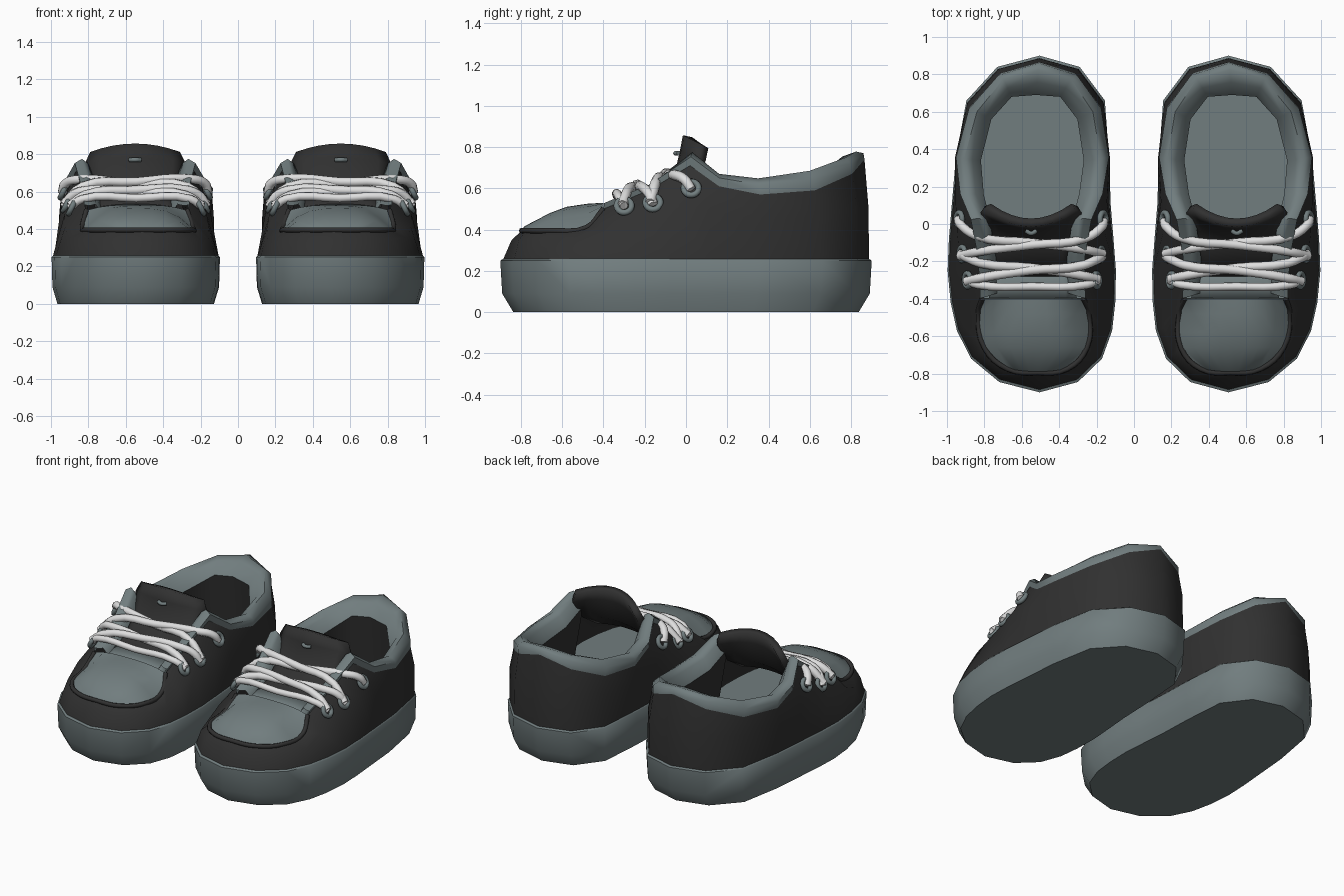
import bpy, math
from mathutils import Vector

if "Cube" in bpy.data.objects:
    bpy.data.objects.remove(bpy.data.objects["Cube"])


def material(name, rgb):
    m = bpy.data.materials.new(name)
    m.diffuse_color = (*rgb, 1)
    m.use_nodes = True
    m.node_tree.nodes["Principled BSDF"].inputs["Base Color"].default_value = m.diffuse_color
    return m


GREY = material("slate_grey", (0.165, 0.205, 0.21))
DARK = material("charcoal", (0.03, 0.03, 0.03))
LACE = material("lace_white", (0.74, 0.74, 0.74))


def place(p):
    # local shoe coordinates -> right shoe, toe and heel bent slightly inward
    x, y, z = p
    return (x + 0.55 - 0.045 * (y / 0.9) ** 2, y, z)


def finish(ob, mat, angle=50, thick=0):
    ob.data.materials.clear()
    ob.data.materials.append(mat)
    bpy.ops.object.select_all(action='DESELECT')
    ob.select_set(True)
    bpy.context.view_layer.objects.active = ob
    bpy.ops.object.shade_smooth_by_angle(angle=math.radians(angle))
    if thick:
        s = ob.modifiers.new("thickness", 'SOLIDIFY')
        s.thickness = thick
    m = ob.modifiers.new("other_shoe", 'MIRROR')   # mirror about world x = 0
    m.use_mirror_merge = False
    return ob


def loft(name, rings, mat, closed=False, caps=(), angle=50, thick=0):
    n = len(rings[0])
    verts = [place(p) for r in rings for p in r]
    faces = []
    for k in range(len(rings) - 1):
        for i in range(n if closed else n - 1):
            j = (i + 1) % n
            faces.append((k*n + i, (k+1)*n + i, (k+1)*n + j, k*n + j))
    if 0 in caps:
        faces.append(tuple(range(n)))
    if 1 in caps:
        faces.append(tuple(reversed(range((len(rings)-1)*n, len(rings)*n))))
    me = bpy.data.meshes.new(name)
    me.from_pydata(verts, [], faces)
    ob = bpy.data.objects.new(name, me)
    bpy.context.collection.objects.link(ob)
    return finish(ob, mat, angle, thick)


def cord(name, pts, radius, mat, cyclic=False):
    cu = bpy.data.curves.new(name, 'CURVE')
    cu.dimensions = '3D'
    cu.bevel_depth, cu.bevel_resolution, cu.resolution_u = radius, 2, 4
    cu.use_fill_caps = True
    sp = cu.splines.new('BEZIER')
    sp.bezier_points.add(len(pts) - 1)
    for b, p in zip(sp.bezier_points, pts):
        b.co = place(p)
        b.handle_left_type = b.handle_right_type = 'AUTO'
    sp.use_cyclic_u = cyclic
    ob = bpy.data.objects.new(name, cu)
    bpy.context.collection.objects.link(ob)
    bpy.ops.object.select_all(action='DESELECT')
    ob.select_set(True)
    bpy.context.view_layer.objects.active = ob
    bpy.ops.object.convert(target='MESH')
    return finish(bpy.context.view_layer.objects.active, mat, 60)


def flip(pts):
    return [(-p[0], *p[1:]) for p in pts]


def full(half):      # closed ring: heel, outer side, toe, inner side
    return half + flip(half[-2:0:-1])


def arc(half):       # open strip running around the heel
    return flip(half[:0:-1]) + half


def level(half, s, z):
    return full([(x * s, y * s, z) for x, y in half])


# half outlines, heel to toe
base = [(0, .9), (.22, .84), (.37, .66), (.41, .35), (.425, .1), (.44, -.08),
        (.45, -.25), (.44, -.42), (.415, -.57), (.35, -.72), (.21, -.845), (0, -.9)]
mid = [(0, .885, .5), (.21, .83, .5), (.365, .645, .47), (.415, .35, .45),
       (.405, .12, .49), (.395, -.05, .53), (.38, -.23, .48), (.385, -.42, .41),
       (.375, -.55, .35), (.315, -.7, .35), (.19, -.81, .35), (0, -.845, .35)]
edge = [(0, .865, .74), (.2, .805, .67), (.35, .625, .59), (.405, .36, .57),
        (.375, .16, .61), (.315, .02, .71), (.28, -.18, .59), (.27, -.4, .5),
        (.295, -.48, .41), (.275, -.66, .395), (.16, -.775, .395), (0, -.795, .395)]

# sole
loft("sole", [level(base, .93, 0), level(base, .99, .09), level(base, 1, .25),
              level(base, .98, .26)], GREY, True, (0, 1))

# dark upper
loft("upper", [level(base, .985, .255), full(mid), full(edge)], DARK, True)

# padded collar, continuing as trim along the lace opening
top = [(0, .825, .778), (.18, .775, .75), (.31, .6, .685), (.365, .35, .648),
       (.34, .16, .67), (.285, .03, .775), (.245, -.18, .61), (.25, -.39, .525)]
inner = [(0, .69, .68), (.13, .68, .66), (.23, .56, .58), (.275, .34, .55),
         (.255, .16, .58), (.22, .02, .68), (.19, -.18, .55), (.19, -.37, .49)]
rim = edge[:8]
lip = [tuple(a*.65 + b*.35 + d for a, b, d in zip(e, t, (.018, 0, .02)))
       for e, t in zip(rim, top)]
lip[0] = (0, .86, .77)
roll = [tuple((a + b) / 2 + d for a, b, d in zip(t, i, (0, 0, .025)))
        for t, i in zip(top, inner)]
loft("collar", [arc(r) for r in (rim, lip, top, roll, inner)], GREY, angle=60)

# lining and insole
floor = [(0, .73, .29), (.16, .71, .29), (.27, .59, .29), (.32, .34, .29),
         (.31, .14, .29), (.3, 0, .29)]
loft("lining", [arc(inner[:6]), arc(floor)], DARK)
loft("insole", [level(base, .9, .255), level(base, .88, .3)], GREY, True, (1,))

# domed toe cap with a dark welt
ts = [i / 4 - 1 for i in range(9)]
rows = [(.27, -.4, .5, .53, 0), (.295, -.48, .41, .525, 0), (.29, -.58, .4, .51, 0),
        (.275, -.66, .395, .48, 0), (.16, -.775, .395, .415, .01), (.02, -.795, .395, .395, 0)]
loft("toe_cap", [[(w*t, y - b*(1 - t*t), ze + (zc - ze) * (1 - abs(t) ** 3)) for t in ts]
                 for w, y, ze, zc, b in rows], GREY)
loft("toe_cap_back", [[(.27*t, -.395, .46) for t in ts],
                      [(.27*t, -.4, .5 + .03 * (1 - abs(t) ** 3)) for t in ts]], GREY)
cord("toe_welt", edge[7:] + flip(edge[-2:6:-1]), .014, DARK)

# tongue: grey foot, dark flap
flap = [(-.43, .48, .24, 0, .02), (-.28, .535, .22, 0, .02), (-.14, .58, .22, 0, .03),
        (-.06, .65, .25, .03, .03), (-.03, .78, .27, .09, .03), (-.015, .857, .24, .09, .045)]
sheet = [[(-w*t, y + b*t*t, z - d*t*t) for t in ts] for y, z, w, b, d in flap]
loft("tongue_foot", sheet[:2], GREY, thick=.03)
loft("tongue", sheet[1:], DARK, thick=.045)
cord("tongue_loop", [(-.03, -.035, .77), (0, -.05, .77), (.03, -.035, .77)], .012, GREY)

# eyelets, three each side
holes = [(.345, -.3, .515), (.37, -.16, .53), (.385, .025, .6)]
for side in (1, -1):
    for x, y, z in holes:
        nrm = Vector((side, 0, .5)).normalized()
        u = Vector((0, 1, 0))
        v = nrm.cross(u)
        c = Vector((side * x, y, z))
        ring = [c + .036 * (u * math.cos(a) + v * math.sin(a))
                for a in [k * math.tau / 8 for k in range(8)]]
        cord("eyelet", [tuple(p) for p in ring], .015, GREY, True)

# laces: one straight bar and two crossed pairs
cord("lace_bar", [(-.355, -.3, .515), (-.29, -.325, .56), (0, -.335, .565),
                  (.29, -.325, .56), (.355, -.3, .515)], .022, LACE)
lower = [(.38, -.16, .52), (.345, -.18, .575), (.27, -.21, .605), (0, -.235, .595),
         (-.27, -.275, .578), (-.355, -.295, .52)]
upper = [(.39, .025, .595), (.375, -.005, .64), (.3, -.06, .665), (0, -.1, .64),
         (-.28, -.135, .625), (-.385, -.16, .53)]
for path in (lower, upper):
    cord("lace", path, .025, LACE)
    cord("lace_crossing", [(x, y - .012, z + .012 * (1 - abs(x) / .4))
                           for x, y, z in flip(path)], .025, LACE)
